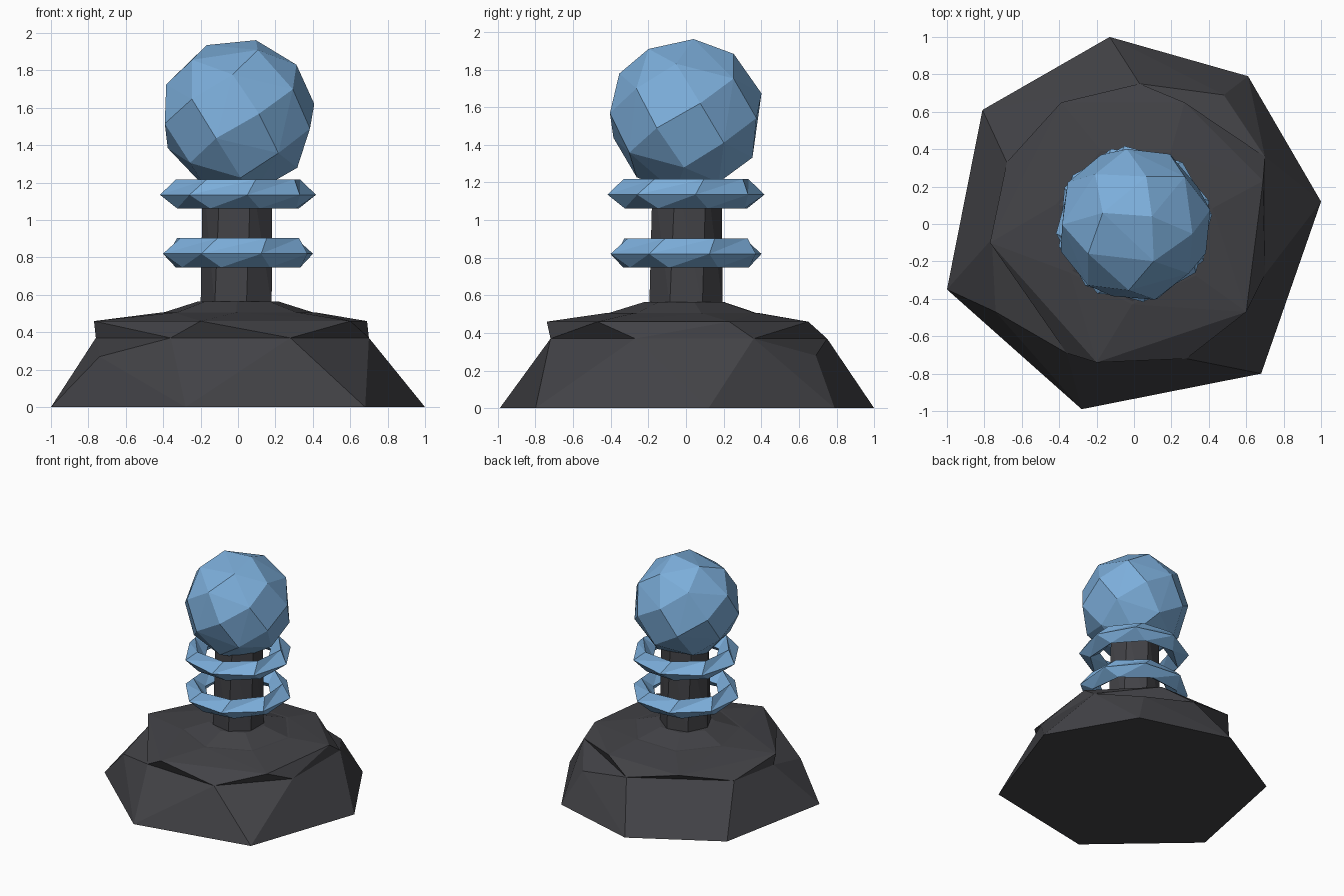
import bpy, bmesh, math
from mathutils import Vector

if "Cube" in bpy.data.objects:
    bpy.data.objects.remove(bpy.data.objects["Cube"])

def material(name, rgb):
    m = bpy.data.materials.new(name)
    m.diffuse_color = (*rgb, 1)
    m.use_nodes = True
    m.node_tree.nodes["Principled BSDF"].inputs["Base Color"].default_value = m.diffuse_color
    return m

DARK = material("dark_stone", (0.055, 0.055, 0.062))
BLUE = material("blue_crystal", (0.2, 0.42, 0.7))

def finish(bm, name, mat):
    bmesh.ops.recalc_face_normals(bm, faces=bm.faces)
    me = bpy.data.meshes.new(name)
    bm.to_mesh(me)
    bm.free()
    me.materials.append(mat)
    ob = bpy.data.objects.new(name, me)
    bpy.context.collection.objects.link(ob)
    return ob

def hull(name, points, mat):
    bm = bmesh.new()
    for p in points:
        bm.verts.new(p)
    res = bmesh.ops.convex_hull(bm, input=bm.verts)
    loose = {v for v in bm.verts if not v.link_faces}
    bmesh.ops.delete(bm, geom=list(loose), context='VERTS')
    bmesh.ops.dissolve_limit(bm, angle_limit=0.01, verts=bm.verts, edges=bm.edges)
    return finish(bm, name, mat)

def level(points, z):
    return [(x, y, z) for x, y in points]

def circle(n, r, z, turn=0.0):
    return [(r * math.cos(turn + math.tau * i / n),
             r * math.sin(turn + math.tau * i / n), z) for i in range(n)]

# rough rock foot: uneven seven-sided footprint tapering to a shoulder
foot = [(1, .12), (.61, .79), (-.13, 1), (-.81, .61), (-1, -.35), (-.28, -.99), (.68, -.8)]
shoulder = [(.70, .36), (.03, .75), (-.68, .33), (-.76, -.08),
            (-.36, -.69), (.28, -.72), (.70, -.27)]
hull("rock_foot", level(foot, 0) + level(shoulder, .37)
     + [(.48, .69, .28), (-.74, -.47, .27)], DARK)

# six-sided slab on the foot, and a low mound on the slab
slab = [(.69, .23), (.27, .65), (-.39, .65), (-.77, -.10), (-.20, -.74), (.60, -.47)]
hull("rock_slab", level(shoulder, .37) + level(slab, .46) + circle(7, .43, .505, .2), DARK)
hull("rock_mound", circle(7, .43, .5, .2) + circle(7, .22, .565, .2), DARK)

# post
hull("post", circle(7, .2, .54, .45) + circle(7, .19, 1.26, .6), DARK)

# faceted floating rings with a diamond section
def crystal_ring(name, z, turn):
    n = 8
    section = [(.42, -.005, 0), (.345, .078, .16), (.26, 0, 0), (.345, -.078, .22)]
    bm = bmesh.new()
    loops = [[bm.verts.new(p) for p in circle(n, r, z + dz, turn + t)]
             for r, dz, t in section]
    for k in range(4):
        a, b = loops[k], loops[(k + 1) % 4]
        for i in range(n):
            j = (i + 1) % n
            bm.faces.new((a[i], a[j], b[j]))
            bm.faces.new((a[i], b[j], b[i]))
    finish(bm, name, BLUE)

crystal_ring("lower_ring", .825, .3)
crystal_ring("upper_ring", 1.14, .12)

# faceted ball: hull of evenly spread points on a sphere
n = 32
golden = math.pi * (3 - math.sqrt(5))
pts = []
for i in range(n):
    h = 1 - (2 * i + 1) / n
    r = math.sqrt(1 - h * h)
    pts.append(Vector((math.cos(golden * i + .4) * r, math.sin(golden * i + .4) * r, h)) * .42
               + Vector((0, 0, 1.555)))
hull("crystal_ball", pts, BLUE)
